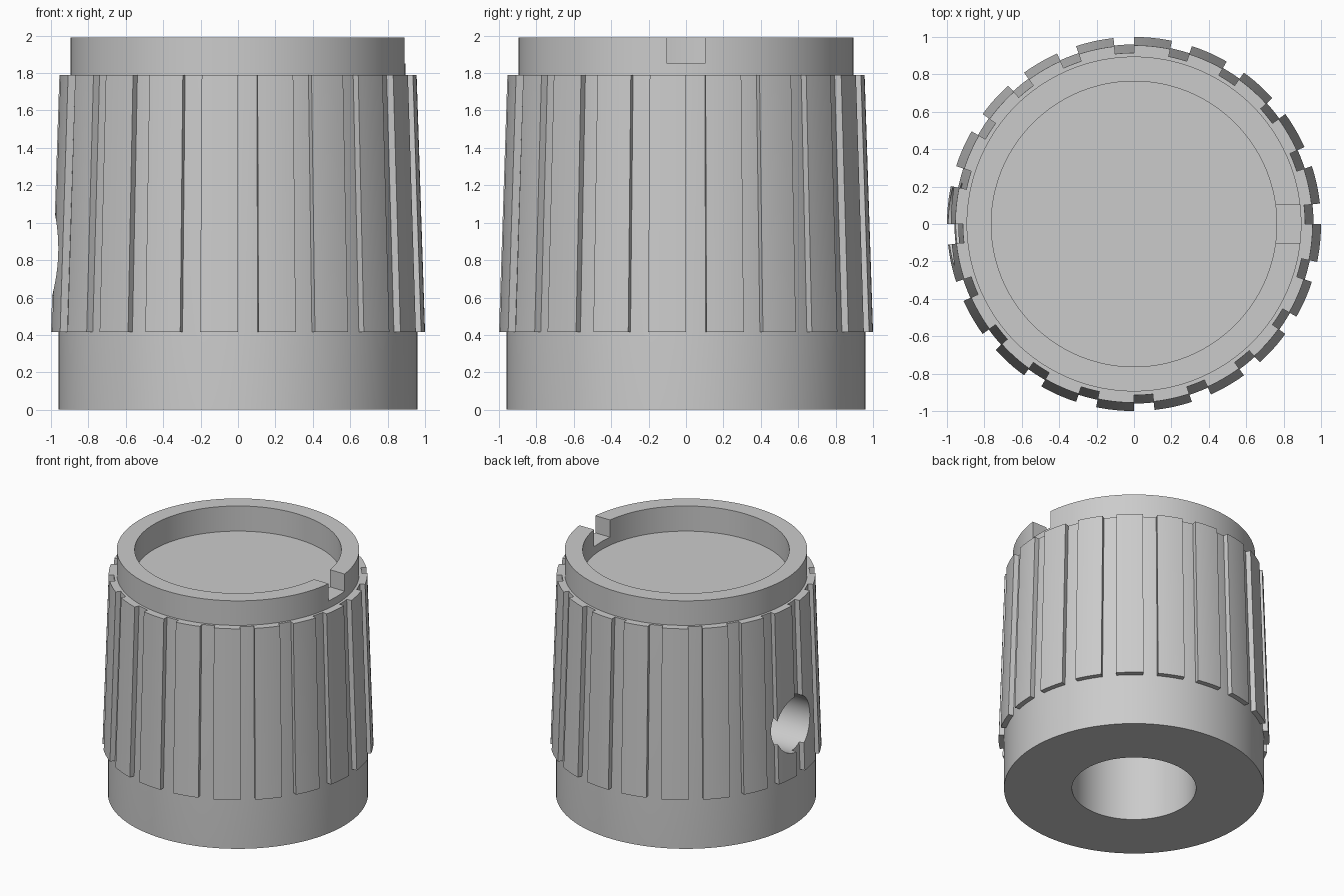
import bpy, bmesh, math
from math import radians, cos, sin

if "Cube" in bpy.data.objects:
    bpy.data.objects.remove(bpy.data.objects["Cube"])

grey = bpy.data.materials.new("light_grey")
grey.use_nodes = True
grey.diffuse_color = (0.6, 0.6, 0.6, 1)
grey.node_tree.nodes["Principled BSDF"].inputs["Base Color"].default_value = (0.6, 0.6, 0.6, 1)

BASE_Z, SHOULDER_Z, TOP_Z = 0.415, 1.79, 1.99


def finish(name, bm):
    bmesh.ops.recalc_face_normals(bm, faces=bm.faces)
    mesh = bpy.data.meshes.new(name)
    bm.to_mesh(mesh)
    bm.free()
    mesh.materials.append(grey)
    obj = bpy.data.objects.new(name, mesh)
    bpy.context.collection.objects.link(obj)
    return obj


def lathe(name, profile, steps=160):
    """Revolve (radius, height) points that start and end on the axis."""
    bm = bmesh.new()
    verts = [bm.verts.new((r, 0, z)) for r, z in profile]
    edges = [bm.edges.new(pair) for pair in zip(verts, verts[1:])]
    bmesh.ops.spin(bm, geom=verts + edges, cent=(0, 0, 0), axis=(0, 0, 1),
                   angle=math.tau, steps=steps, use_duplicate=False)
    bmesh.ops.remove_doubles(bm, verts=bm.verts, dist=1e-4)
    return finish(name, bm)


def select_only(obj):
    bpy.ops.object.select_all(action="DESELECT")
    obj.select_set(True)
    bpy.context.view_layer.objects.active = obj


def cut(obj, cutter):
    mod = obj.modifiers.new("cut", "BOOLEAN")
    mod.operation, mod.solver, mod.object = "DIFFERENCE", "EXACT", cutter
    select_only(obj)
    bpy.ops.object.modifier_apply(modifier=mod.name)


# Knob body: hollow shaft bore, base band, tapered grip, recessed top rim
body = lathe("knob_body", [
    (0, 1.3), (0.458, 1.3), (0.458, 0), (0.96, 0), (0.96, BASE_Z),
    (0.915, SHOULDER_Z), (0.895, SHOULDER_Z), (0.895, TOP_Z),
    (0.763, TOP_Z), (0.763, 1.785), (0, 1.785)])

# Grip ribs: tapered arc blocks, evenly spaced around the body
RIBS, RIB_ANGLE, ARC = 20, 11.7, 6
bm = bmesh.new()
for k in range(RIBS):
    sections = []
    for i in range(ARC + 1):
        a = radians(k * 360 / RIBS - RIB_ANGLE * i / ARC)
        corners = [(0.94, BASE_Z), (1.0, BASE_Z), (0.955, SHOULDER_Z), (0.9, SHOULDER_Z)]
        sections.append([bm.verts.new((r * cos(a), r * sin(a), z)) for r, z in corners])
    for s, t in zip(sections, sections[1:]):
        for j in range(4):
            n = (j + 1) % 4
            bm.faces.new((s[j], s[n], t[n], t[j]))
    bm.faces.new(sections[0])
    bm.faces.new(sections[-1])
ribs = finish("grip_ribs", bm)

# Set screw hole through the side into the bore
bpy.ops.mesh.primitive_cylinder_add(vertices=64, radius=0.22, depth=0.8,
                                    location=(-0.8, 0, 0.83), rotation=(0, radians(90), 0))
hole = bpy.context.object
hole.name, hole.hide_render = "screw_hole_cutter", True

# Pointer notch in the top rim
bpy.ops.mesh.primitive_cube_add(size=1, location=(0.85, 0, 1.95))
notch = bpy.context.object
notch.name, notch.hide_render = "notch_cutter", True
notch.scale = (0.24, 0.205, 0.2)

cut(body, hole)
cut(body, notch)
cut(ribs, hole)
for helper in (hole, notch):
    bpy.data.objects.remove(helper)

# Smooth curved walls, keep corners crisp
for obj in (body, ribs):
    select_only(obj)
    bpy.ops.object.shade_smooth_by_angle(angle=radians(30))
